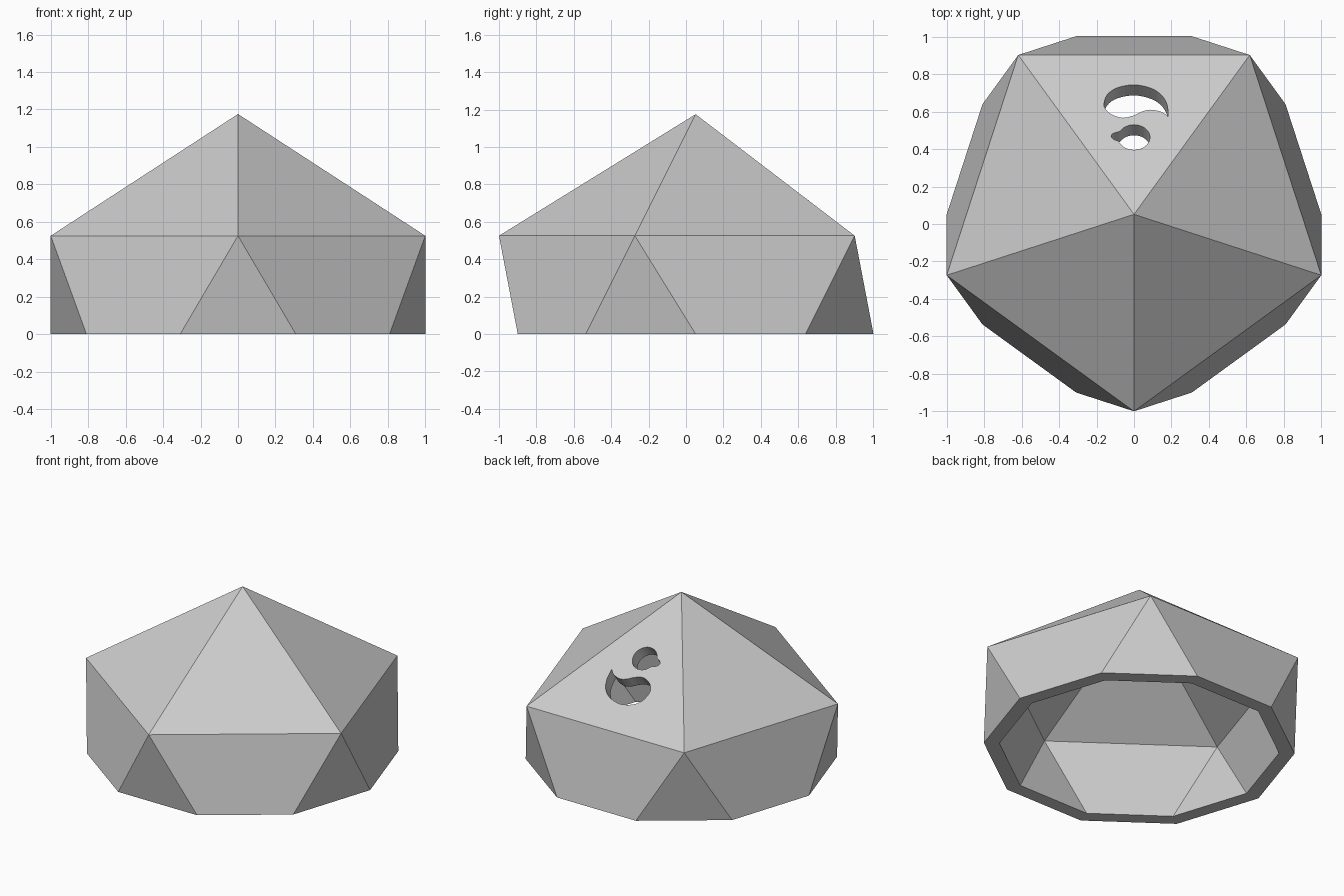
import bpy
import bmesh
from math import sin, cos, radians, sqrt
from mathutils import Vector

cube = bpy.data.objects.get("Cube")
if cube:
    bpy.data.objects.remove(cube)

# Half of a regular icosahedron, cut at its equator
R = 2 / sqrt(2.895)                   # circumradius
CY = 0.0515                           # centre of the shell in y
WALL = 0.9                            # inner size relative to outer

grey = bpy.data.materials.new("light grey")
grey.use_nodes = True
colour = (0.6, 0.6, 0.6, 1)
grey.diffuse_color = colour
grey.node_tree.nodes["Principled BSDF"].inputs["Base Color"].default_value = colour


def make_object(name, bm):
    bmesh.ops.recalc_face_normals(bm, faces=bm.faces)
    mesh = bpy.data.meshes.new(name)
    bm.to_mesh(mesh)
    bm.free()
    mesh.materials.append(grey)
    obj = bpy.data.objects.new(name, mesh)
    bpy.context.collection.objects.link(obj)
    return obj


def ring(bm, radius, z, count, start):
    angles = [radians(start + 360 * k / count) for k in range(count)]
    return [bm.verts.new((radius * cos(a), CY + radius * sin(a), z)) for a in angles]


def half_shell(bm, r):
    """Cap of five triangles over a band of triangles and trapezoids."""
    apex = bm.verts.new((0, CY, r))
    top = ring(bm, r * 2 / sqrt(5), r / sqrt(5), 5, -90)
    base = ring(bm, r * 0.85065, 0, 10, -108)
    for k in range(5):
        n = (k + 1) % 5
        b0, b1, b2 = (base[(2 * k + i) % 10] for i in range(3))
        bm.faces.new((apex, top[k], top[n]))
        bm.faces.new((top[k], b0, b1))
        bm.faces.new((top[k], b1, b2, top[n]))
    return base


# Hollow shell with a flat rim
bm = bmesh.new()
outer = half_shell(bm, R)
inner = half_shell(bm, R * WALL)
for k in range(10):
    n = (k + 1) % 10
    bm.faces.new((outer[k], outer[n], inner[n], inner[k]))
shell = make_object("faceted_shell", bm)


def smooth_loop(points, steps=4):
    """Closed Catmull-Rom curve; a doubled point makes a corner."""
    pts = [Vector(p) for p in points]
    out = []
    for i in range(len(pts)):
        a, b, c, d = (pts[(i + j) % len(pts)] for j in (-1, 0, 1, 2))
        if (c - b).length < 1e-6:
            continue
        for s in range(steps):
            t = s / steps
            out.append(0.5 * (2 * b + (c - a) * t + (2 * a - 5 * b + 4 * c - d) * t ** 2
                              + (3 * b - a - 3 * c + d) * t ** 3))
    return out


# Rear sloping face: its normal and slope
slope = (1 - 1 / sqrt(5)) / (cos(radians(36)) * 2 / sqrt(5))
normal = Vector((0, slope, 1)).normalized()


def cut_opening(name, outline):
    """Cut an outline through the rear face, square to it."""
    bm = bmesh.new()
    rows = []
    for depth in (0.05, -0.2):
        rows.append([bm.verts.new(Vector((x, y, R - (y - CY) * slope)) + normal * depth)
                     for x, y in outline])
    bm.faces.new(rows[0])
    bm.faces.new(rows[1])
    for k in range(len(outline)):
        n = (k + 1) % len(outline)
        bm.faces.new((rows[0][k], rows[0][n], rows[1][n], rows[1][k]))
    cutter = make_object(name, bm)
    cutter.hide_render = True
    mod = shell.modifiers.new(name, 'BOOLEAN')
    mod.operation = 'DIFFERENCE'
    mod.solver = 'EXACT'
    mod.object = cutter
    bpy.context.view_layer.objects.active = shell
    bpy.ops.object.modifier_apply(modifier=name)
    bpy.data.objects.remove(cutter)


# Large curled opening with a pointed tip
curl = [(-0.16, 0.64), (-0.143, 0.69), (-0.09, 0.727), (0, 0.743), (0.09, 0.725),
        (0.147, 0.688), (0.177, 0.635), (0.182, 0.572), (0.182, 0.572),
        (0.15, 0.597), (0.09, 0.61), (0.04, 0.599), (0, 0.58),
        (-0.06, 0.567), (-0.12, 0.585), (-0.15, 0.612)]
cut_opening("curled_opening", smooth_loop(curl))

# Small round opening with a short rounded tail
arc = [radians(-150 + 20 * k) for k in range(16)]
drop = [(0.085 * cos(a), 0.463 + 0.067 * sin(a)) for a in arc]
tail = [(-0.092, 0.49), (-0.113, 0.483), (-0.122, 0.467), (-0.108, 0.452), (-0.085, 0.443)]
cut_opening("round_opening", smooth_loop(drop + tail, 3))
